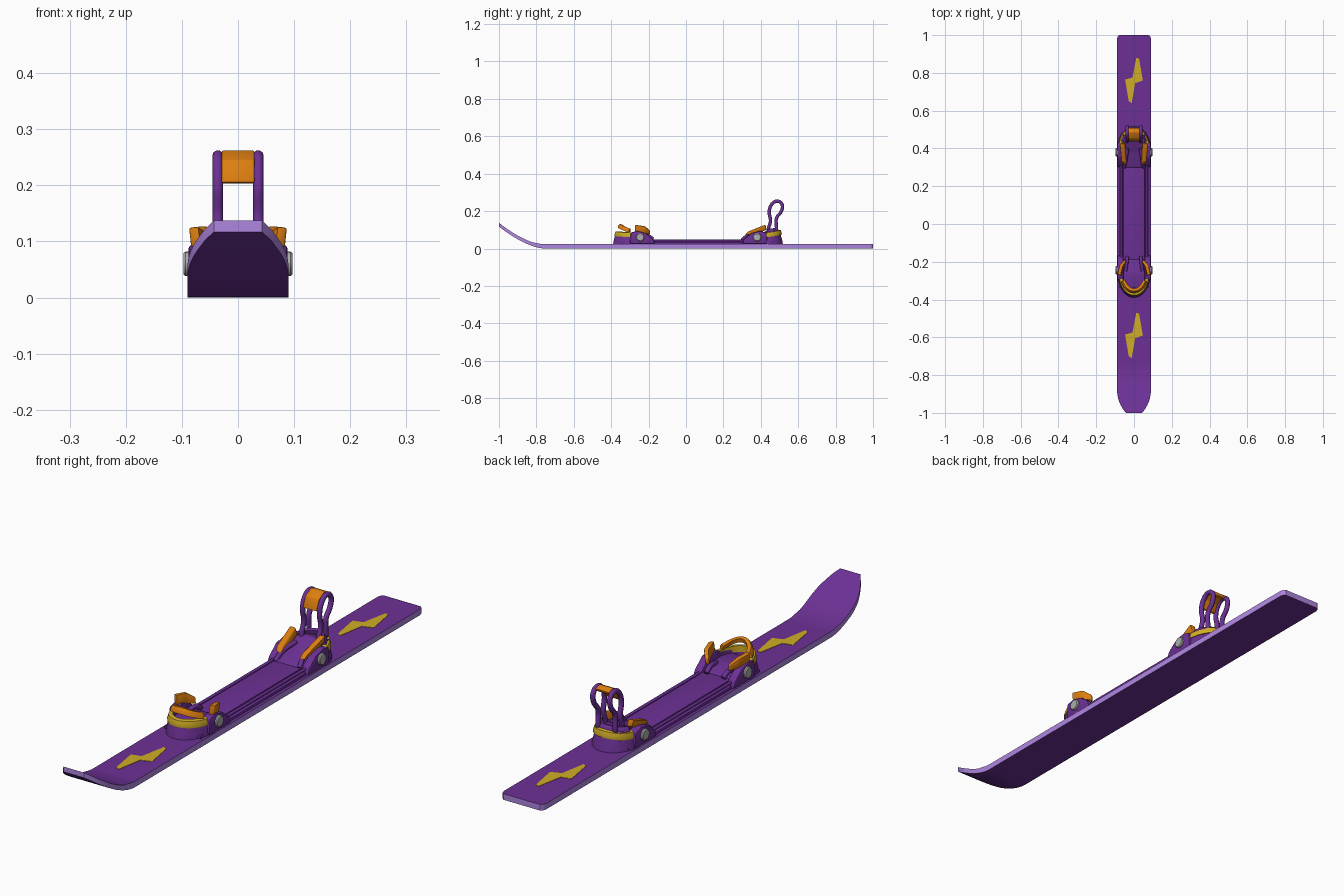
import bpy, bmesh, math
from mathutils import Vector

cube = bpy.data.objects.get("Cube")
if cube:
    bpy.data.objects.remove(cube, do_unlink=True)


def material(name, rgb):
    m = bpy.data.materials.new(name)
    m.use_nodes = True
    m.diffuse_color = (*rgb, 1)
    m.node_tree.nodes["Principled BSDF"].inputs["Base Color"].default_value = (*rgb, 1)
    return m


PURPLE = material("purple", (0.15, 0.03, 0.30))
LAVENDER = material("lavender", (0.43, 0.24, 0.75))
YELLOW = material("yellow", (0.64, 0.42, 0.02))
ORANGE = material("orange", (0.72, 0.21, 0.005))
GREY = material("grey", (0.42, 0.42, 0.42))


def smooth(ob, angle=40):
    bpy.ops.object.select_all(action="DESELECT")
    bpy.context.view_layer.objects.active = ob
    ob.select_set(True)
    bpy.ops.object.shade_smooth_by_angle(angle=math.radians(angle))


def finish(name, bm, mats, bevel=0):
    bmesh.ops.recalc_face_normals(bm, faces=bm.faces)
    if bevel:
        bmesh.ops.bevel(bm, geom=bm.edges[:], offset=bevel, segments=2,
                        affect="EDGES", profile=0.5, clamp_overlap=True)
    me = bpy.data.meshes.new(name)
    bm.to_mesh(me)
    bm.free()
    for m in mats:
        me.materials.append(m)
    ob = bpy.data.objects.new(name, me)
    bpy.context.collection.objects.link(ob)
    smooth(ob)
    return ob


def loft(name, rings, mats, bevel=0):
    """Skin closed rings of points and cap both ends."""
    bm = bmesh.new()
    rows = [[bm.verts.new(p) for p in ring] for ring in rings]
    n = len(rows[0])
    for a, b in zip(rows, rows[1:]):
        for i in range(n):
            j = (i + 1) % n
            bm.faces.new((a[i], a[j], b[j], b[i]))
    bm.faces.new(rows[0])
    bm.faces.new(rows[-1])
    return finish(name, bm, mats, bevel)


def prism(name, profile, x0, x1, mat, bevel=0.004, lean=0):
    """Side profile (y, z) extruded along x; lean shifts x with height."""
    zmin = min(z for y, z in profile)
    return loft(name, [[(x + lean * (z - zmin), y, z) for y, z in profile]
                       for x in (x0, x1)], [mat], bevel)


def shell(name, section, cy, rx, ry, mat, start=0, rise=0):
    """Cross-section (offset, z) swept round half an ellipse; ry sets the side it faces."""
    rings = []
    side = math.copysign(1, ry)
    for k in range(25):
        a = math.radians(start + (180 - 2 * start) * k / 24)
        rings.append([((rx + o) * math.cos(a), cy + (ry + side * o) * math.sin(a),
                       z + rise * math.sin(a) ** 2) for o, z in section])
    return loft(name, rings, [mat])


def tube(name, points, radius, mat, closed=False):
    cu = bpy.data.curves.new(name, "CURVE")
    cu.dimensions = "3D"
    cu.bevel_depth, cu.bevel_resolution, cu.resolution_u = radius, 3, 6
    cu.use_fill_caps = True
    sp = cu.splines.new("BEZIER")
    sp.bezier_points.add(len(points) - 1)
    for bp, p in zip(sp.bezier_points, points):
        bp.co = p
        bp.handle_left_type = bp.handle_right_type = "AUTO"
    sp.use_cyclic_u = closed
    cu.materials.append(mat)
    ob = bpy.data.objects.new(name, cu)
    bpy.context.collection.objects.link(ob)
    bpy.ops.object.select_all(action="DESELECT")
    bpy.context.view_layer.objects.active = ob
    ob.select_set(True)
    bpy.ops.object.convert(target="MESH")
    smooth(bpy.context.object, 60)


def disc(name, x, y, z, r, depth, mat):
    rings = [[(x + dx, y + rr * math.cos(math.tau * i / 20), z + rr * math.sin(math.tau * i / 20))
              for i in range(20)]
             for dx, rr in ((-depth / 2, r * .85), (-depth / 4, r), (depth / 4, r), (depth / 2, r * .85))]
    return loft(name, rings, [mat])


# Ski: stations along the length, curling up and narrowing at the tip
def bend(y):
    return 0.117 * max(0, (-0.76 - y) / 0.24) ** 1.6


stations = [(1, .078), (.993, .086), (.98, .09), (0, .09)]
stations += [(-.74 - .02 * i, .09) for i in range(8)]
stations += [(-.90, .0885), (-.92, .085), (-.94, .079), (-.96, .070), (-.98, .059), (-1, .043)]
ski = loft("ski", [[(-w, y, bend(y)), (w, y, bend(y)), (w, y, bend(y) + .023 - .003 * (y < -.8)),
                    (-w, y, bend(y) + .023 - .003 * (y < -.8))]
                   for y, w in stations], [PURPLE, LAVENDER])
for f in ski.data.polygons:
    f.material_index = int(abs(f.normal.z) < 0.5)

# Lightning bolts: thin plates on the top face
bolt = [(.012, .88), (.027, .875), (.047, .76), (.006, .745), (-.012, .64),
        (-.028, .65), (-.047, .765), (-.008, .775)]
for name, shift in (("rear_bolt", 0), ("front_bolt", -1.35)):
    loft(name, [[(x, y + shift, z) for x, y in bolt] for z in (.021, .0245)], [YELLOW])

# Mounting plate: wide foot with a raised centre and two side rails
prism("plate_foot", [(-.34, .02), (.46, .02), (.46, .033), (-.34, .033)], -.078, .078, PURPLE)
prism("plate_centre", [(-.30, .03), (.44, .03), (.43, .046), (-.29, .046)], -.058, .058, PURPLE)
for s, side in ((1, "left"), (-1, "right")):
    tube(side + "_rail", [(s * .068, -.2, .042), (s * .068, .32, .042)], .006, PURPLE)

# Toe piece
wall = [(.008, .022), (.004, .045), (-.004, .075), (-.018, .078), (-.02, .022)]
band = [(.004, .060), (.005, .068), (0, .084), (-.016, .086), (-.016, .062)]
rim = [(0, .082), (-.002, .094), (-.010, .103), (-.024, .100), (-.020, .084)]
shell("toe_wall", wall, -.265, .078, -.117, PURPLE)
shell("toe_band", band, -.265, .078, -.112, YELLOW, start=8, rise=.006)
shell("toe_rim", rim, -.265, .076, -.100, ORANGE, start=24, rise=.028)
prism("toe_base", [(-.34, .03), (-.18, .03), (-.19, .05), (-.26, .065), (-.34, .065)],
      -.062, .062, PURPLE)

# Heel piece
shell("heel_wall", wall, .41, .078, .1, PURPLE)
shell("heel_band", band, .41, .078, .097, YELLOW, start=8, rise=.014)
shell("heel_rim", rim, .41, .073, .085, PURPLE, start=20, rise=.01)
prism("heel_base", [(.29, .03), (.48, .03), (.48, .09), (.44, .1), (.38, .07), (.30, .05)],
      -.058, .058, PURPLE)

for s, side in ((1, "left"), (-1, "right")):
    # Cheeks with round pivots on both pieces
    for part, y, d in (("toe", -.25, 1), ("heel", .385, -1)):
        cheek = [(y - d * .05, .024), (y + d * .085, .024), (y + d * .075, .05),
                 (y + d * .035, .082), (y - d * .01, .094), (y - d * .045, .085)]
        prism(side + "_" + part + "_cheek", cheek, s * .056, s * .088, PURPLE, .006)
        disc(side + "_" + part + "_pivot", s * .09, y + d * .005, .06, .022, .014, GREY)
    # Toe wings, splayed outward
    bm_rings = []
    for x, y, z, h, t in ((.046, -.195, .085, .012, .008), (.066, -.222, .1, .02, .010),
                          (.077, -.27, .105, .022, .011)):
        bm_rings.append([Vector((s * (x + dx), y + dx * .5, z + dz))
                         for dx, dz in ((-t, -h), (t * .6, -h), (t, h * .9), (-t * .6, h))])
    loft(side + "_toe_wing", bm_rings, [ORANGE], .004)
    tube(side + "_toe_finger", [(s * .045, -.25, .06), (s * .038, -.2, .066), (s * .036, -.175, .05)],
         .009, PURPLE)
    # Heel wedges rising to the rear
    wedge = [(.315, .072), (.33, .09), (.40, .118), (.425, .128), (.43, .10), (.37, .075)]
    prism(side + "_heel_wedge", wedge, s * .038, s * .062, ORANGE, .005, lean=s * .25)
    tube(side + "_heel_finger", [(s * .052, .30, .045), (s * .045, .33, .07), (s * .035, .40, .085)],
         .009, PURPLE)
    # Teardrop lever loops
    loop = [(.445, .08), (.452, .15), (.445, .2), (.462, .24), (.488, .253), (.513, .237),
            (.51, .2), (.485, .165), (.472, .08)]
    tube(side + "_lever_loop", [(s * .036, y, z) for y, z in loop], .0095, PURPLE, True)

# Lever grip joining the loops
prism("lever_grip", [(.436, .205), (.452, .245), (.485, .262), (.51, .254), (.505, .243),
                     (.486, .248), (.463, .235), (.449, .203)], -.029, .029, ORANGE, .002)
